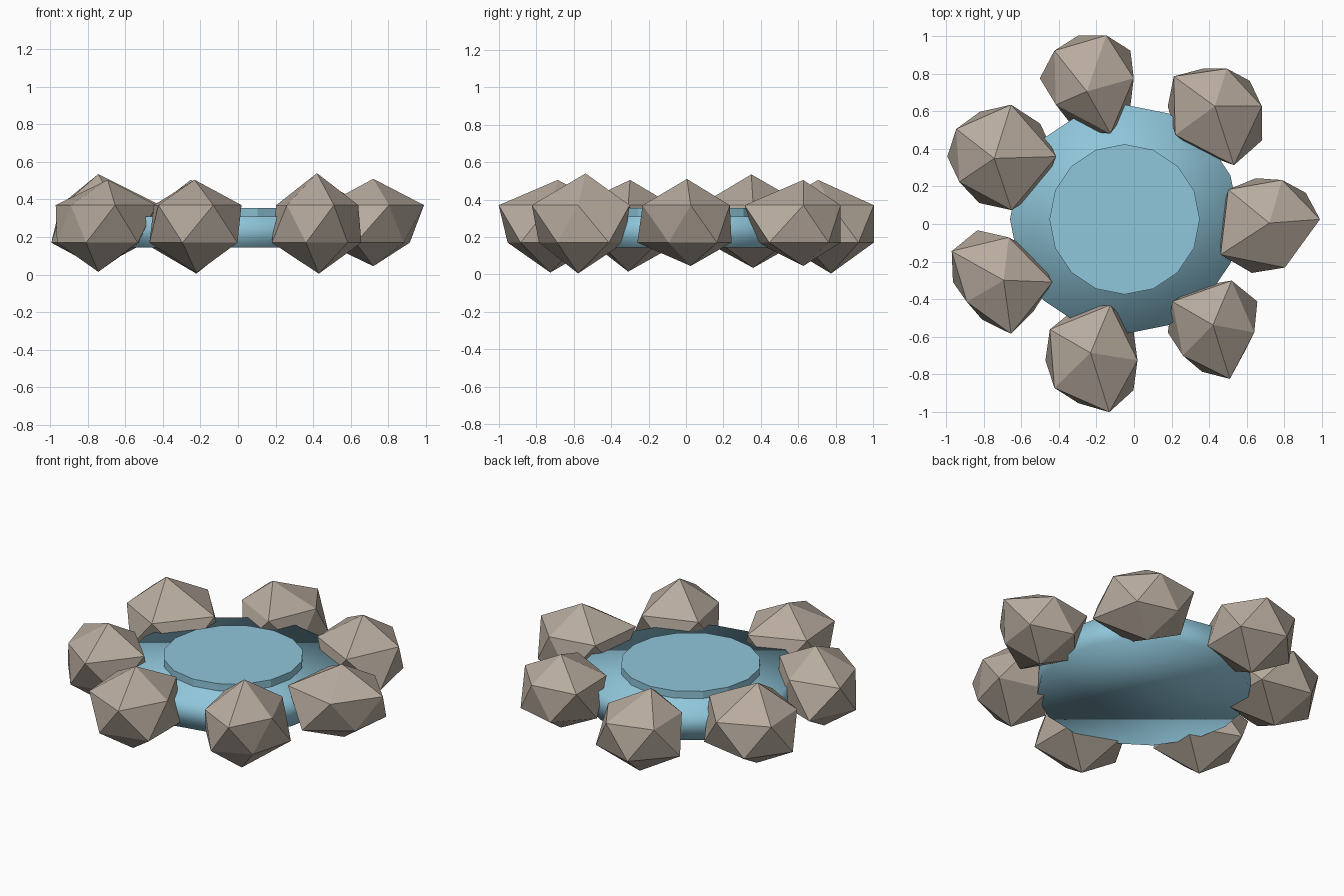
import bpy
import bmesh
from math import atan2, cos, sin, pi, tau, degrees

default = bpy.data.objects.get("Cube")
if default:
    bpy.data.objects.remove(default, do_unlink=True)


def make_material(name, colour):
    mat = bpy.data.materials.new(name)
    mat.use_nodes = True
    mat.diffuse_color = (*colour, 1)
    mat.node_tree.nodes["Principled BSDF"].inputs["Base Color"].default_value = (*colour, 1)
    return mat


stone = make_material("warm grey stone", (0.48, 0.41, 0.345))
water = make_material("pale blue water", (0.28, 0.57, 0.71))
CENTRE_X, CENTRE_Y = -0.05, 0.025


def finish(bm, name, mat, smooth=False):
    bmesh.ops.recalc_face_normals(bm, faces=bm.faces)
    for face in bm.faces:
        face.smooth = smooth
    mesh = bpy.data.meshes.new(name)
    bm.to_mesh(mesh)
    bm.free()
    mesh.materials.append(mat)
    obj = bpy.data.objects.new(name, mesh)
    bpy.context.collection.objects.link(obj)
    return obj


def disc(name, radius, bottom, top, smooth):
    """Sixteen-sided slab with corners on the axes."""
    bm = bmesh.new()
    ring = [bm.verts.new((radius * cos(i * tau / 16), radius * sin(i * tau / 16), 0))
            for i in range(16)]
    base = bm.faces.new(ring)
    extruded = bmesh.ops.extrude_face_region(bm, geom=[base], use_keep_orig=True)
    upper = [v for v in extruded["geom"] if isinstance(v, bmesh.types.BMVert)]
    bmesh.ops.translate(bm, verts=upper, vec=(0, 0, top - bottom))
    obj = finish(bm, name, water, smooth)
    obj.location = (CENTRE_X, CENTRE_Y, bottom)


def rock(index, apex, bottom, top, radii):
    """Irregular icosahedron; radii (in hundredths) run round it in ten steps."""
    bm = bmesh.new()
    bmesh.ops.create_icosphere(bm, subdivisions=1, radius=1)
    for v in bm.verts:
        if abs(v.co.z) > 0.9:
            shift = apex if v.co.z > 0 else (0, 0)
            v.co = (*shift, top if v.co.z > 0 else bottom)
        else:
            angle = atan2(v.co.y, v.co.x)
            radius = radii[round(degrees(angle) / 36) % 10] / 100
            height = 0.37 if v.co.z > 0 else 0.17
            v.co = (radius * cos(angle), radius * sin(angle), height)
    obj = finish(bm, f"rim_rock_{index + 1}", stone)
    turn = index * tau / 7
    obj.location = (CENTRE_X + 0.77 * cos(turn), CENTRE_Y + 0.77 * sin(turn), 0)


# Pool body with soft shading, and the raised water surface
disc("pool_basin", 0.61, 0.145, 0.31, True)
disc("water_surface", 0.4, 0.30, 0.355, False)

# Ring of seven boulders: apex shift, bottom, top, outline
boulders = [
    ((0, -0.02), 0.045, 0.51, (27, 24, 22, 23, 27, 26, 32, 30, 27, 20)),
    ((0, 0), 0.045, 0.505, (25, 23, 21, 21, 27, 25, 26, 26, 33, 31)),
    ((-0.03, -0.07), 0.005, 0.505, (22, 25, 24, 24, 25, 28, 24, 29, 31, 25)),
    ((0, -0.01), 0.035, 0.535, (33, 30, 29, 25, 25, 25, 23, 26, 30, 31)),
    ((0.05, 0.01), 0.015, 0.505, (31, 27, 25, 29, 28, 22, 18, 21, 29, 26)),
    ((-0.01, 0.04), 0.01, 0.505, (24, 27, 31, 29, 28, 25, 25, 24, 29, 27)),
    ((-0.01, 0.04), 0.005, 0.54, (21, 28, 29, 26, 28, 25, 21, 22, 26, 19)),
]
for i, boulder in enumerate(boulders):
    rock(i, *boulder)
